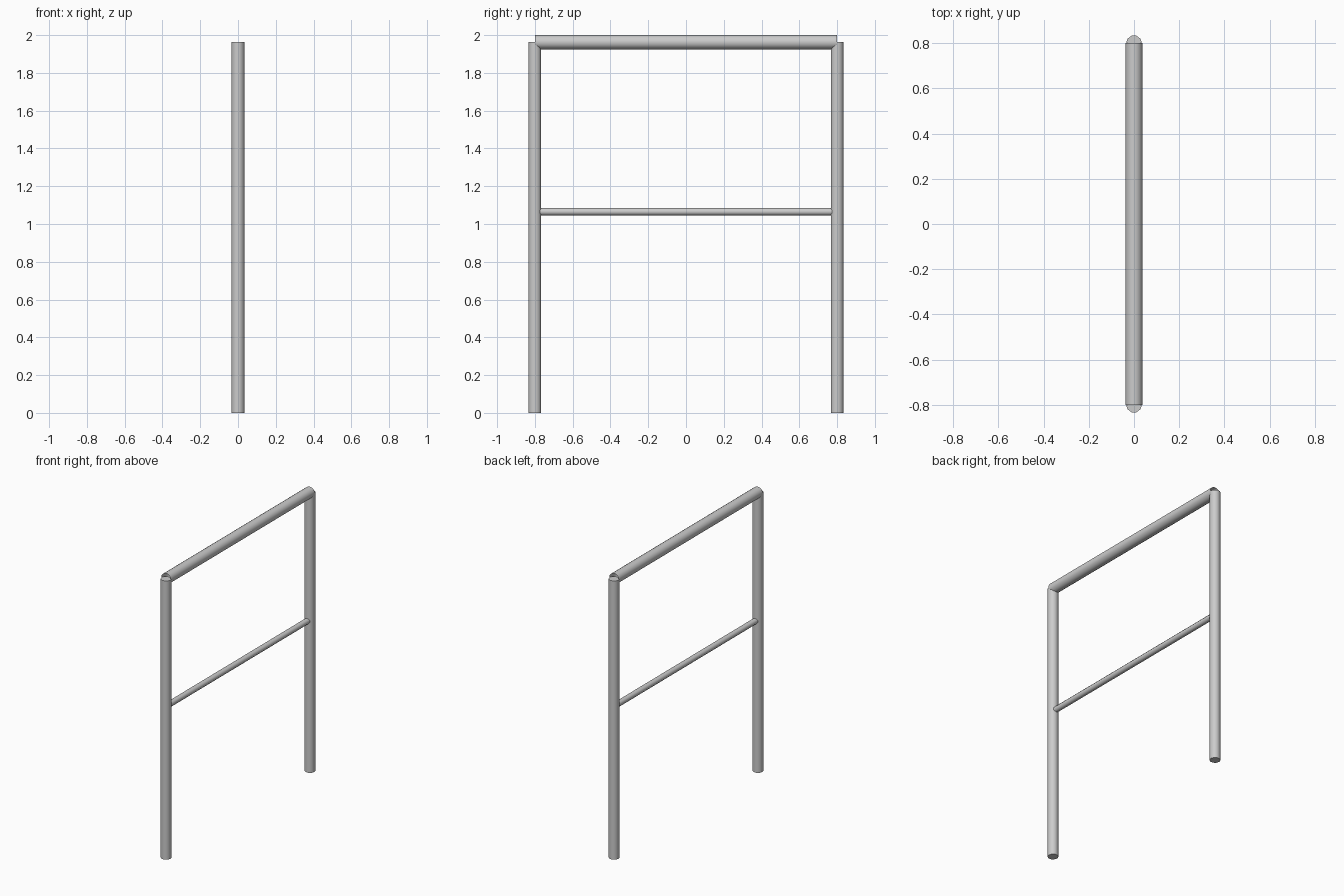
import bpy, math

if "Cube" in bpy.data.objects:
    bpy.data.objects.remove(bpy.data.objects["Cube"])

def tube(name, radius, length, loc, along_y=False, sides=10, cap='NGON'):
    bpy.ops.mesh.primitive_cylinder_add(vertices=sides, radius=radius, depth=length,
                                        end_fill_type=cap, location=loc)
    ob = bpy.context.object
    ob.name = name
    # turn so that vertices lie on the x axis
    if along_y:
        ob.rotation_euler = (math.pi / 2, 0, 0)
    else:
        ob.rotation_euler = (0, 0, math.pi / 2)
    bpy.ops.object.transform_apply(location=False, rotation=True, scale=False)
    bpy.ops.object.shade_smooth_by_angle(angle=math.radians(40))
    return ob

# Upright posts
for side, y in (("front", -0.8), ("back", 0.8)):
    tube(side + "_post", 0.035, 1.9625, (0, y, 1.9625 / 2))

# Open-ended top rail resting over the posts
tube("top_rail", 0.0375, 1.6, (0, 0, 1.9625), True, 16, 'NOTHING')

# Thin middle rail running between the posts
tube("middle_rail", 0.02, 1.58, (0, 0, 1.065), True, 10, 'NOTHING')
